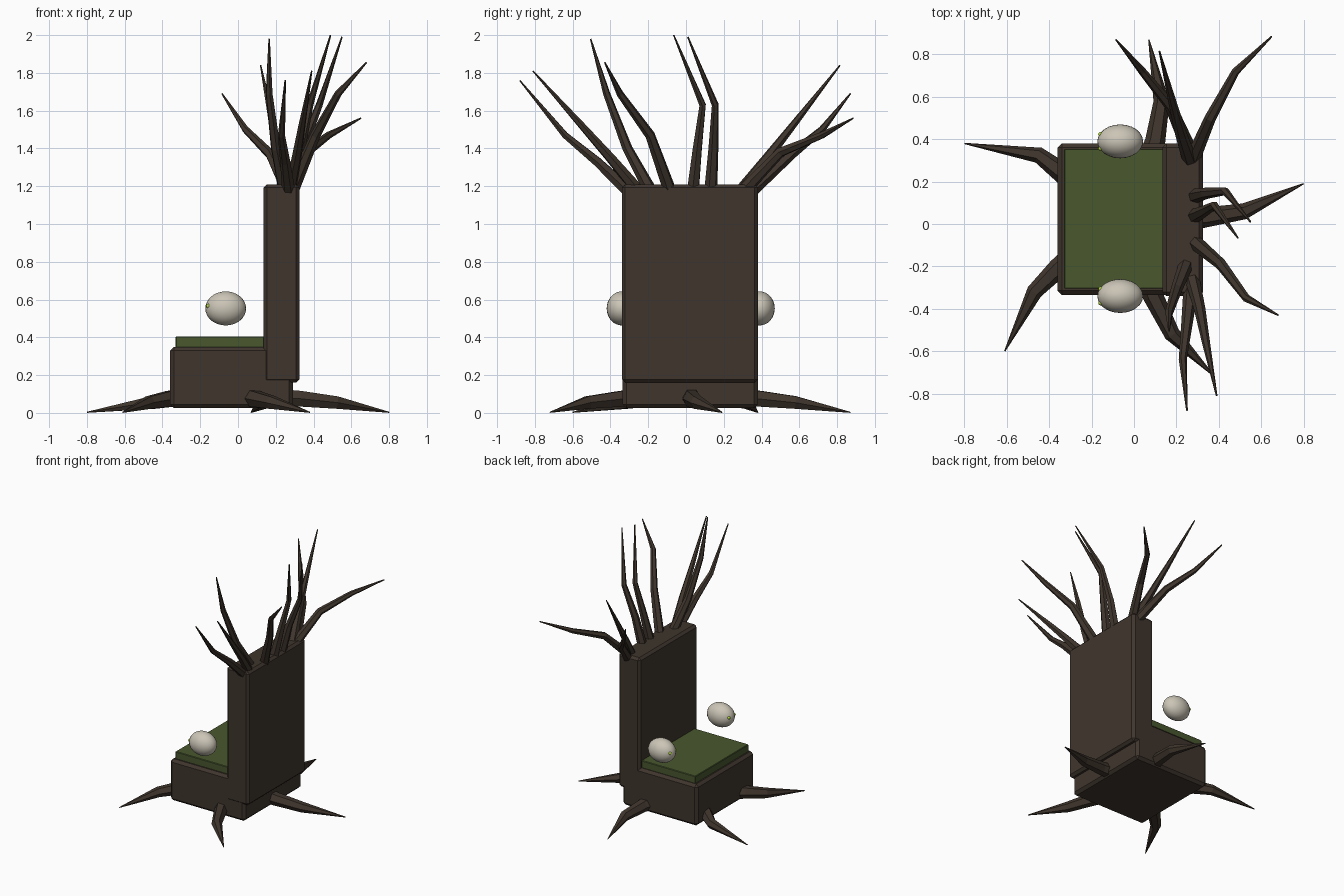
import bpy


def material(name, color):
    m = bpy.data.materials.new(name)
    m.diffuse_color = (*color, 1)
    return m


BARK = material("bark", (0.05, 0.036, 0.026))
MOSS = material("moss", (0.065, 0.095, 0.027))
BONE = material("bone", (0.6, 0.56, 0.47))
GLOW = material("glow", (0.45, 0.7, 0.05))


def box(name, lo, hi, mat, bevel):
    bpy.ops.mesh.primitive_cube_add(size=1, location=[(a + b) / 2 for a, b in zip(lo, hi)])
    ob = bpy.context.object
    ob.name = name
    ob.scale = [b - a for a, b in zip(lo, hi)]
    bpy.ops.object.transform_apply(location=False, rotation=False, scale=True)
    mod = ob.modifiers.new("bevel", 'BEVEL')
    mod.width = bevel
    mod.segments = 1
    ob.data.materials.append(mat)
    return ob


def ball(name, loc, radii, mat, segments, rings):
    bpy.ops.mesh.primitive_uv_sphere_add(segments=segments, ring_count=rings, radius=1, location=loc)
    ob = bpy.context.object
    ob.name = name
    ob.scale = radii
    bpy.ops.object.transform_apply(location=False, rotation=False, scale=True)
    bpy.ops.object.shade_smooth()
    ob.data.materials.append(mat)


def limb(name, points, radii):
    """Tapered six-sided tube along a few points."""
    cu = bpy.data.curves.new(name, 'CURVE')
    cu.dimensions = '3D'
    cu.bevel_depth = 1.0
    cu.bevel_resolution = 1
    cu.use_fill_caps = True
    sp = cu.splines.new('POLY')
    sp.points.add(len(points) - 1)
    for p, co, r in zip(sp.points, points, radii):
        p.co = (*co, 1)
        p.radius = r
    sp.use_smooth = False
    ob = bpy.data.objects.new(name, cu)
    bpy.context.collection.objects.link(ob)
    cu.materials.append(BARK)
    bpy.ops.object.select_all(action='DESELECT')
    ob.select_set(True)
    bpy.context.view_layer.objects.active = ob
    bpy.ops.object.convert(target='MESH')


# Seat block, backrest and moss cushion
box("seat_block", (-0.36, -0.335, 0.025), (0.29, 0.38, 0.35), BARK, 0.02)
box("backrest", (0.135, -0.34, 0.16), (0.325, 0.38, 1.21), BARK, 0.018)
box("moss_cushion", (-0.33, -0.305, 0.34), (0.14, 0.355, 0.405), MOSS, 0.004)

# Armrest skulls with small glowing eyes
for side, y in (("right", -0.34), ("left", 0.39)):
    ball(side + "_skull", (-0.065, y, 0.553), (0.108, 0.08, 0.09), BONE, 24, 16)
    for i, dy in enumerate((-0.033, 0.033)):
        ball(f"{side}_skull_eye_{i + 1}", (-0.157, y + dy, 0.566), (0.012,) * 3, GLOW, 8, 6)

# Roots spreading over the ground
roots = [
    [(0.2, 0.03, 0.08), (0.33, 0.03, 0.075), (0.52, 0.06, 0.055), (0.8, 0.19, 0.003)],
    [(0.06, 0.28, 0.08), (0.1, 0.39, 0.075), (0.13, 0.58, 0.055), (0.07, 0.87, 0.003)],
    [(-0.25, 0.17, 0.08), (-0.35, 0.25, 0.075), (-0.45, 0.325, 0.055), (-0.8, 0.38, 0.003)],
    [(-0.25, -0.12, 0.08), (-0.36, -0.21, 0.075), (-0.47, -0.32, 0.055), (-0.61, -0.6, 0.003)],
    [(0.05, -0.23, 0.08), (0.09, -0.34, 0.075), (0.18, -0.52, 0.055), (0.38, -0.72, 0.003)],
]
for i, pts in enumerate(roots):
    limb(f"root_{i + 1}", pts, (0.055, 0.048, 0.038, 0.003))

# Branches fanning out of the backrest top
branches = [
    [(0.27, -0.29, 1.16), (0.25, -0.47, 1.33), (0.23, -0.64, 1.47), (0.25, -0.88, 1.76)],
    [(0.27, -0.24, 1.16), (0.31, -0.4, 1.35), (0.34, -0.56, 1.53), (0.39, -0.81, 1.81)],
    [(0.25, -0.18, 1.16), (0.2, -0.31, 1.4), (0.165, -0.42, 1.69), (0.165, -0.505, 1.98)],
    [(0.28, -0.08, 1.16), (0.41, -0.19, 1.47), (0.53, -0.35, 1.69), (0.68, -0.43, 1.855)],
    [(0.28, 0.035, 1.16), (0.33, 0.06, 1.4), (0.38, 0.088, 1.63), (0.49, -0.065, 2.0)],
    [(0.28, 0.13, 1.16), (0.34, 0.145, 1.4), (0.43, 0.155, 1.63), (0.55, 0.01, 1.99)],
    [(0.27, 0.28, 1.16), (0.22, 0.43, 1.35), (0.18, 0.58, 1.54), (0.12, 0.815, 1.84)],
    [(0.27, 0.33, 1.16), (0.17, 0.56, 1.37), (0.04, 0.72, 1.5), (-0.085, 0.87, 1.69)],
    [(0.27, 0.29, 1.16), (0.36, 0.5, 1.38), (0.48, 0.72, 1.47), (0.65, 0.885, 1.56)],
]
for i, pts in enumerate(branches):
    limb(f"branch_{i + 1}", pts, (0.036, 0.027, 0.019, 0.004))
